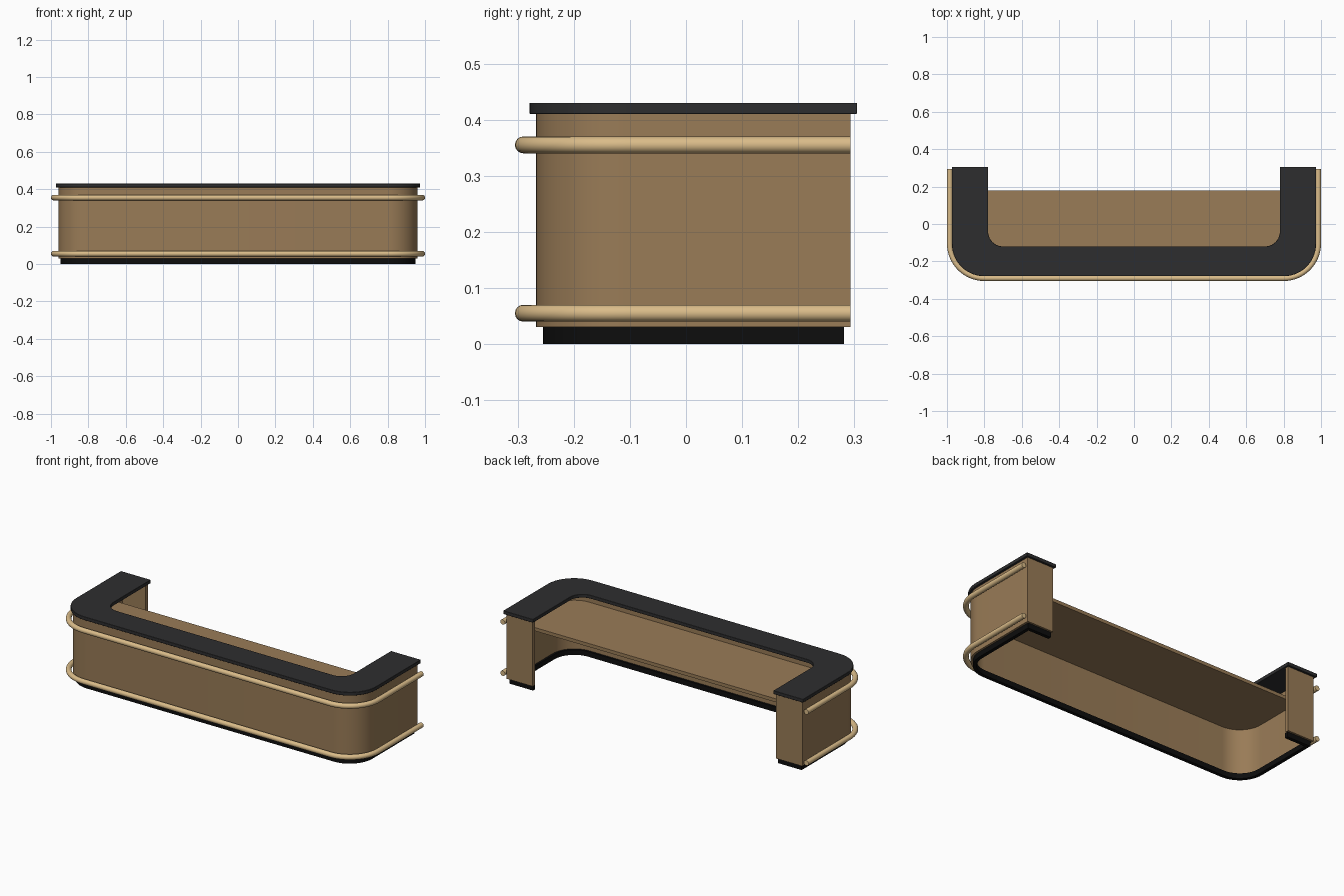
import bpy, bmesh, math

cube = bpy.data.objects.get("Cube")
if cube:
    bpy.data.objects.remove(cube, do_unlink=True)


def material(name, rgb, rough=0.6):
    m = bpy.data.materials.new(name)
    m.use_nodes = True
    m.diffuse_color = (*rgb, 1)
    bsdf = m.node_tree.nodes["Principled BSDF"]
    bsdf.inputs["Base Color"].default_value = (*rgb, 1)
    bsdf.inputs["Roughness"].default_value = rough
    return m


wood = material("brown wood", (0.32, 0.20, 0.095))
slate = material("charcoal top", (0.027, 0.027, 0.028))
black = material("black plinth", (0.004, 0.004, 0.004))
brass = material("pale brass", (0.70, 0.50, 0.25))


def u_path(x, front, back, r, n=14):
    """U outline open to the back, with rounded front corners."""
    pts = [(-x, back)]
    for cx, start in ((-x + r, math.pi), (x - r, 1.5 * math.pi)):
        for i in range(n + 1):
            a = start + i / n * math.pi / 2
            pts.append((cx + r * math.cos(a), front + r + r * math.sin(a)))
    return pts + [(x, back)]


def finish(bm, name, mat):
    bmesh.ops.recalc_face_normals(bm, faces=bm.faces)
    me = bpy.data.meshes.new(name)
    bm.to_mesh(me)
    bm.free()
    ob = bpy.data.objects.new(name, me)
    bpy.context.collection.objects.link(ob)
    me.materials.append(mat)
    bpy.ops.object.select_all(action="DESELECT")
    ob.select_set(True)
    bpy.context.view_layer.objects.active = ob
    bpy.ops.object.shade_smooth_by_angle(angle=math.radians(35))
    return ob


def extrude_up(bm, faces, height):
    geo = bmesh.ops.extrude_face_region(bm, geom=faces)["geom"]
    verts = [g for g in geo if isinstance(g, bmesh.types.BMVert)]
    bmesh.ops.translate(bm, verts=verts, vec=(0, 0, height))


def u_band(name, outer, inner, z0, z1, mat):
    """Solid between two matching U outlines."""
    bm = bmesh.new()
    a = [bm.verts.new((x, y, z0)) for x, y in outer]
    b = [bm.verts.new((x, y, z0)) for x, y in inner]
    faces = [bm.faces.new((a[i], a[i + 1], b[i + 1], b[i])) for i in range(len(a) - 1)]
    extrude_up(bm, faces, z1 - z0)
    return finish(bm, name, mat)


def slab(name, outline, z0, z1, mat):
    bm = bmesh.new()
    face = bm.faces.new([bm.verts.new((x, y, z0)) for x, y in outline])
    extrude_up(bm, [face], z1 - z0)
    return finish(bm, name, mat)


def box_outline(x0, x1, y0, y1):
    return [(x0, y0), (x1, y0), (x1, y1), (x0, y1)]


def rail(name, z, radius=0.015, sides=16):
    """Round bar swept along the U outline."""
    path = u_path(0.985, -0.29, 0.293, 0.185)
    bm = bmesh.new()
    rings = []
    for i, (x, y) in enumerate(path):
        p, q = path[max(i - 1, 0)], path[min(i + 1, len(path) - 1)]
        dx, dy = q[0] - p[0], q[1] - p[1]
        if i in (1, len(path) - 2):
            dx, dy = 0, 1
        d = math.hypot(dx, dy)
        nx, ny = dy / d, -dx / d
        ring = []
        for k in range(sides):
            t = 2 * math.pi * k / sides
            off = radius * math.cos(t)
            ring.append(bm.verts.new((x + nx * off, y + ny * off, z + radius * math.sin(t))))
        rings.append(ring)
    # keep neighbouring rings aligned where the path direction was overridden
    for r0, r1 in zip(rings, rings[1:]):
        flip = (r0[0].co - r1[0].co).length > (r0[0].co - r1[sides // 2].co).length
        order = [(sides // 2 - k) % sides for k in range(sides)] if flip else range(sides)
        for k in range(sides):
            j = (k + 1) % sides
            bm.faces.new((r0[k], r0[j], r1[order[j]], r1[order[k]]))
    bm.faces.new(rings[0])
    bm.faces.new(rings[-1])
    return finish(bm, name, brass)


# Hollow counter body and recessed plinth
u_band("counter_body", u_path(0.96, -0.267, 0.293, 0.16),
       u_path(0.94, -0.247, 0.293, 0.14), 0.03, 0.41, wood)
u_band("plinth", u_path(0.948, -0.255, 0.282, 0.148),
       u_path(0.928, -0.235, 0.282, 0.128), 0, 0.03, black)

# Panels closing the back end of each arm
for side, s in (("left", 1), ("right", -1)):
    x0, x1 = sorted((s * 0.79, s * 0.942))
    slab(side + "_end_panel", box_outline(x0, x1, 0.273, 0.293), 0.03, 0.41, wood)
    x0, x1 = sorted((s * 0.795, s * 0.93))
    slab(side + "_end_plinth", box_outline(x0, x1, 0.262, 0.282), 0, 0.03, black)

# Worktop shelf inside the body
slab("inner_shelf", u_path(0.942, -0.249, 0.18, 0.142), 0.295, 0.315, wood)

# Counter top with a softened edge
top = u_band("counter_top", u_path(0.973, -0.279, 0.305, 0.172),
             u_path(0.78, -0.12, 0.305, 0.08), 0.41, 0.43, slate)
bevel = top.modifiers.new("soft_edge", "BEVEL")
bevel.width = 0.002
bevel.segments = 2
bevel.limit_method = "ANGLE"
bevel.angle_limit = math.radians(50)

# Foot rail and upper rail
rail("lower_rail", 0.055)
rail("upper_rail", 0.355)
